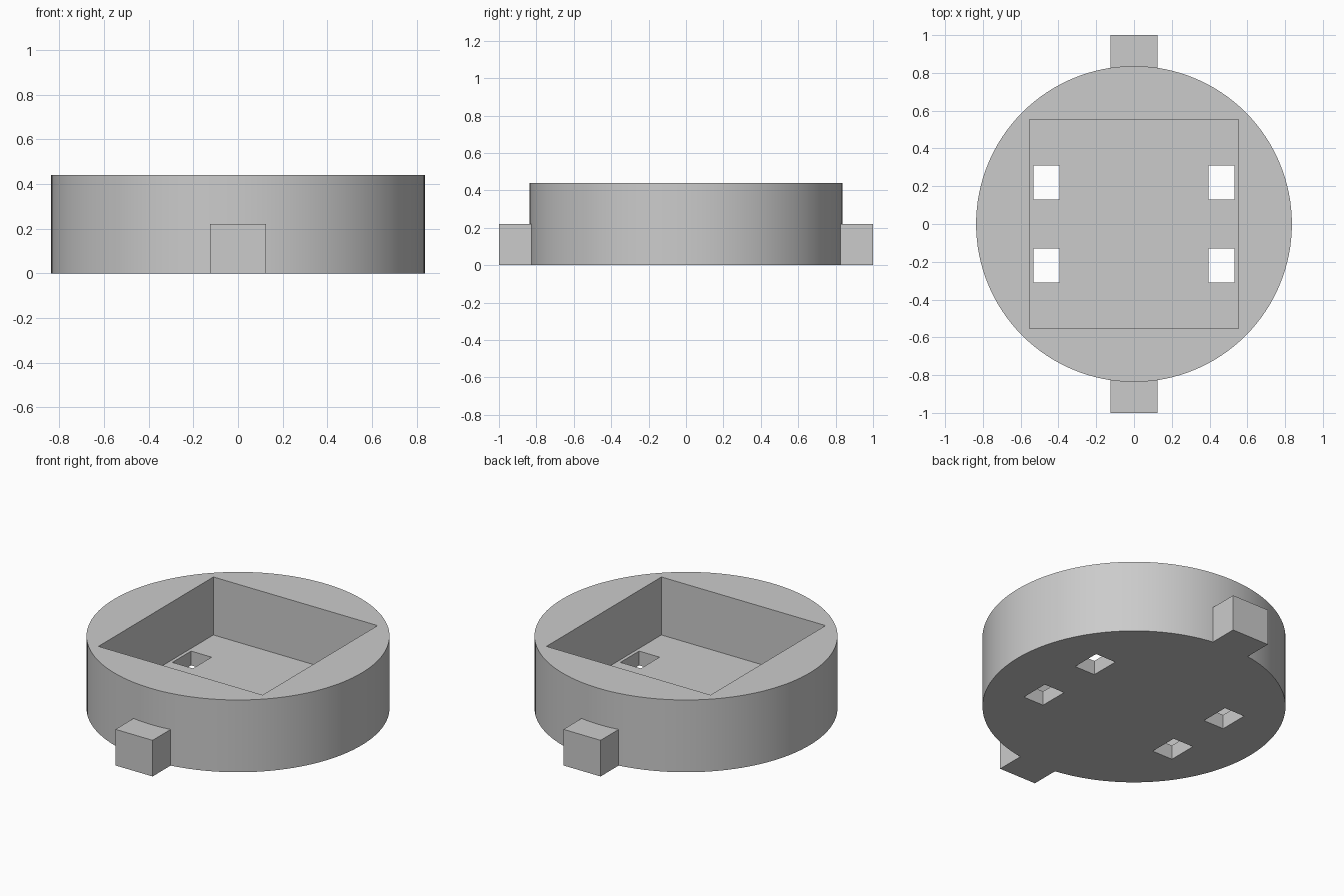
import bpy
import math

default = bpy.data.objects.get("Cube")
if default:
    bpy.data.objects.remove(default, do_unlink=True)

RADIUS, HEIGHT = 0.836, 0.44
FLOOR = 0.087
POCKET = 0.553

grey = bpy.data.materials.new("light grey")
grey.use_nodes = True
colour = (0.6, 0.6, 0.6, 1)
grey.diffuse_color = colour
grey.node_tree.nodes["Principled BSDF"].inputs["Base Color"].default_value = colour


def box(name, low, high):
    """Box between two opposite corners."""
    centre = [(a + b) / 2 for a, b in zip(low, high)]
    bpy.ops.mesh.primitive_cube_add(size=1, location=centre)
    obj = bpy.context.object
    obj.name = name
    obj.scale = [b - a for a, b in zip(low, high)]
    bpy.ops.object.transform_apply(location=True, rotation=False, scale=True)
    obj.data.materials.append(grey)
    return obj


def cut(target, cutter):
    """Subtract the cutter from the target and remove the cutter."""
    mod = target.modifiers.new("cut", 'BOOLEAN')
    mod.operation = 'DIFFERENCE'
    mod.solver = 'EXACT'
    mod.object = cutter
    bpy.context.view_layer.objects.active = target
    bpy.ops.object.modifier_apply(modifier=mod.name)
    bpy.data.objects.remove(cutter, do_unlink=True)


# Round housing
bpy.ops.mesh.primitive_cylinder_add(vertices=128, radius=RADIUS, depth=HEIGHT,
                                    location=(0, 0, HEIGHT / 2))
housing = bpy.context.object
housing.name = "housing"
housing.data.materials.append(grey)

# Square pocket, open at the top
cut(housing, box("pocket_cutter", (-POCKET, -POCKET, FLOOR), (POCKET, POCKET, 1)))

# Four slots through the pocket floor
for sx in (-1, 1):
    for sy in (-1, 1):
        x, y = sx * 0.464, sy * 0.22
        cut(housing, box("slot_cutter", (x - 0.069, y - 0.09, -0.1),
                         (x + 0.069, y + 0.09, 0.2)))

# Smooth wall with sharp rims
bpy.ops.object.select_all(action='DESELECT')
housing.select_set(True)
bpy.context.view_layer.objects.active = housing
bpy.ops.object.shade_smooth_by_angle(angle=math.radians(30))

# Locating tabs at the front and back
box("front_tab", (-0.125, -1, 0), (0.125, -0.82, 0.22))
box("back_tab", (-0.125, 0.82, 0), (0.125, 1, 0.22))
